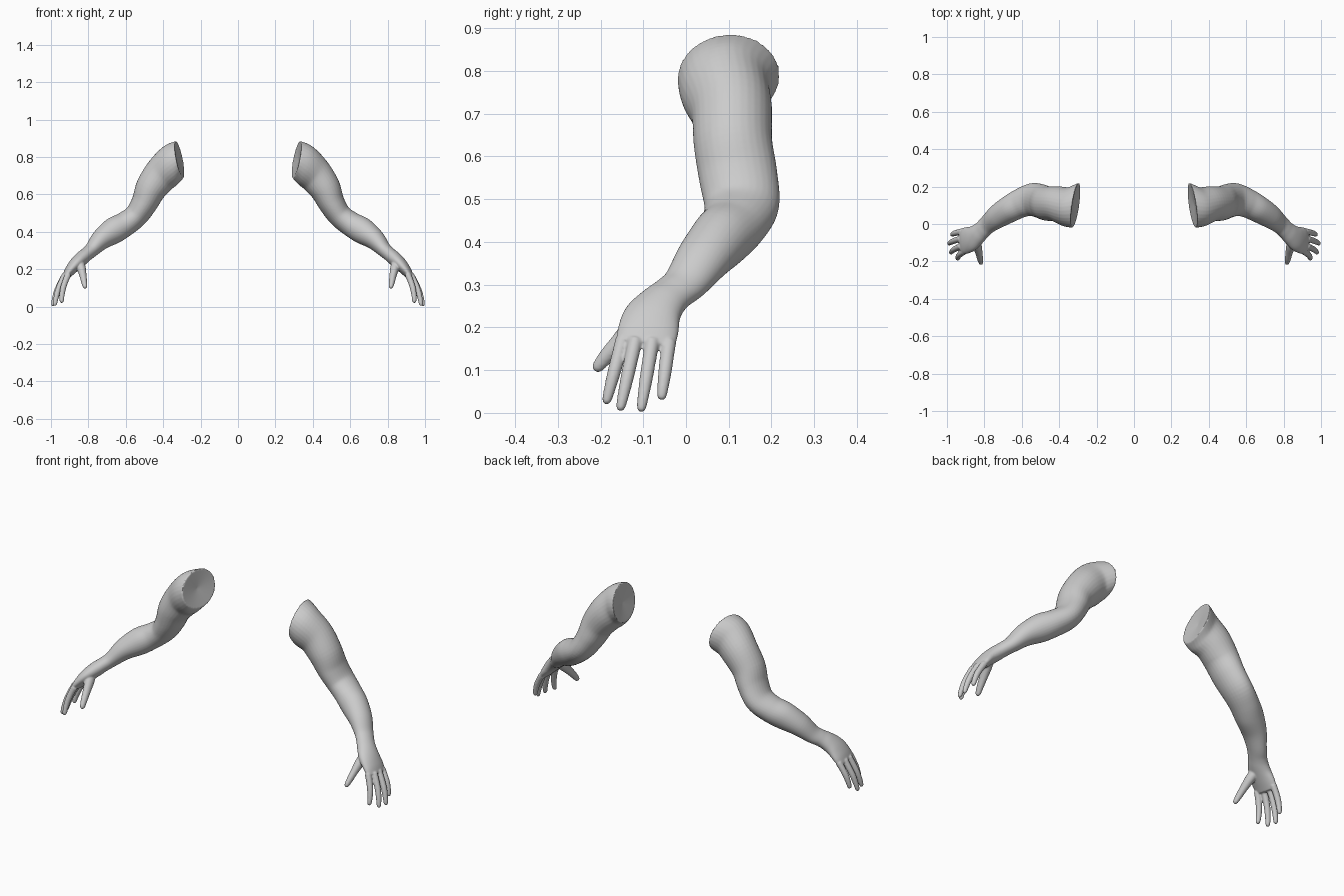
import bpy
import bmesh
import math
from mathutils import Vector

if "Cube" in bpy.data.objects:
    bpy.data.objects.remove(bpy.data.objects["Cube"])

SIDES = 32

skin = bpy.data.materials.new("clay_grey")
skin.diffuse_color = (0.6, 0.6, 0.6, 1.0)
skin.use_nodes = True
skin.node_tree.nodes["Principled BSDF"].inputs["Base Color"].default_value = skin.diffuse_color


def catmull(rows, s):
    """Smoothly interpolate a list of (x, y, z, thickness, width) rows."""
    n = len(rows) - 1
    i = min(int(s), n - 1)
    f = s - i
    a, b, c, d = (rows[max(0, min(n, k))] for k in (i - 1, i, i + 1, i + 2))
    return [0.5 * (2 * q + (r - p) * f + (2 * p - 5 * q + 4 * r - w) * f * f
                   + (3 * q - p - 3 * r + w) * f ** 3)
            for p, q, r, w in zip(a, b, c, d)]


def loft(bm, rows, steps, start=None, cap_in=0.0, cap_out=0.0):
    """Loft elliptical rings along the rows, then close both ends."""
    n = len(rows) - 1
    rings, centres = [], []
    for k in range(n * steps + 1):
        s = k / steps
        row = catmull(rows, s)
        c = Vector(row[:3])
        t = (Vector(catmull(rows, min(n, s + 0.3))[:3])
             - Vector(catmull(rows, max(0, s - 0.3))[:3])).normalized()
        if start and s < 3:
            t = Vector(start).normalized().lerp(t, s / 3).normalized()
        u = Vector((0, 1, 0))
        u = (u - t * u.dot(t)).normalized()
        v = t.cross(u)
        rings.append([bm.verts.new(c + v * (row[3] * math.sin(a)) + u * (row[4] * math.cos(a)))
                      for a in (math.tau * j / SIDES for j in range(SIDES))])
        centres.append((c, t))
    for r0, r1 in zip(rings, rings[1:]):
        for j in range(SIDES):
            m = (j + 1) % SIDES
            bm.faces.new((r0[j], r0[m], r1[m], r1[j]))
    for ring, (c, t), off in ((rings[0], centres[0], cap_in), (rings[-1], centres[-1], cap_out)):
        pole = bm.verts.new(c + t * off)
        for j in range(SIDES):
            bm.faces.new((ring[j], ring[(j + 1) % SIDES], pole))


bm = bmesh.new()

# Shoulder cut, upper arm, elbow, forearm, wrist and palm
loft(bm, [
    (0.312, 0.100, 0.787, 0.101, 0.121),
    (0.358, 0.092, 0.757, 0.108, 0.106),
    (0.412, 0.107, 0.706, 0.097, 0.095),
    (0.465, 0.110, 0.632, 0.084, 0.092),
    (0.500, 0.122, 0.555, 0.071, 0.092),
    (0.545, 0.130, 0.487, 0.064, 0.088),
    (0.605, 0.112, 0.441, 0.066, 0.078),
    (0.665, 0.080, 0.406, 0.070, 0.072),
    (0.730, 0.040, 0.360, 0.056, 0.064),
    (0.780, 0.000, 0.306, 0.040, 0.053),
    (0.810, -0.030, 0.280, 0.037, 0.050),
    (0.838, -0.056, 0.256, 0.038, 0.056),
    (0.870, -0.079, 0.225, 0.035, 0.067),
    (0.900, -0.089, 0.190, 0.028, 0.071),
    (0.922, -0.095, 0.158, 0.019, 0.068),
], 6, start=(1, 0.15, -0.2), cap_in=0.012, cap_out=0.006)

# Four fingers: knuckle, fingertip
fingers = [
    ((0.908, -0.148, 0.172), (0.943, -0.188, 0.020)),
    ((0.924, -0.118, 0.172), (0.980, -0.155, 0.004)),
    ((0.926, -0.079, 0.168), (0.990, -0.106, 0.002)),
    ((0.918, -0.040, 0.165), (0.974, -0.058, 0.030)),
]
for base, tip in fingers:
    p, q = Vector(base), Vector(tip)
    rows = []
    for f, r in ((0, 0.017), (0.25, 0.016), (0.5, 0.0155), (0.75, 0.0135), (0.93, 0.011), (0.985, 0.007)):
        c = p.lerp(q, f) + Vector((0.010 * math.sin(math.pi * f), 0, 0))
        rows.append((*c, r, r))
    loft(bm, rows, 4, cap_out=0.003)

# Thumb with its fleshy root
loft(bm, [
    (0.850, -0.085, 0.240, 0.026, 0.030),
    (0.838, -0.118, 0.207, 0.024, 0.027),
    (0.829, -0.155, 0.167, 0.019, 0.021),
    (0.823, -0.185, 0.134, 0.016, 0.018),
    (0.818, -0.206, 0.108, 0.012, 0.014),
    (0.816, -0.212, 0.100, 0.007, 0.008),
], 4, cap_out=0.003)

bmesh.ops.recalc_face_normals(bm, faces=bm.faces)
mesh = bpy.data.meshes.new("arms")
bm.to_mesh(mesh)
bm.free()
mesh.materials.append(skin)
arms = bpy.data.objects.new("arms", mesh)
bpy.context.collection.objects.link(arms)

# Fuse fingers and palm into one skin, soften it, and mirror the arm
fuse = arms.modifiers.new("fuse", 'REMESH')
fuse.mode = 'VOXEL'
fuse.voxel_size = 0.004
fuse.use_smooth_shade = True
soften = arms.modifiers.new("soften", 'SMOOTH')
soften.factor = 0.5
soften.iterations = 4
mirror = arms.modifiers.new("mirror", 'MIRROR')
mirror.use_axis = (True, False, False)
mirror.use_mirror_merge = False
